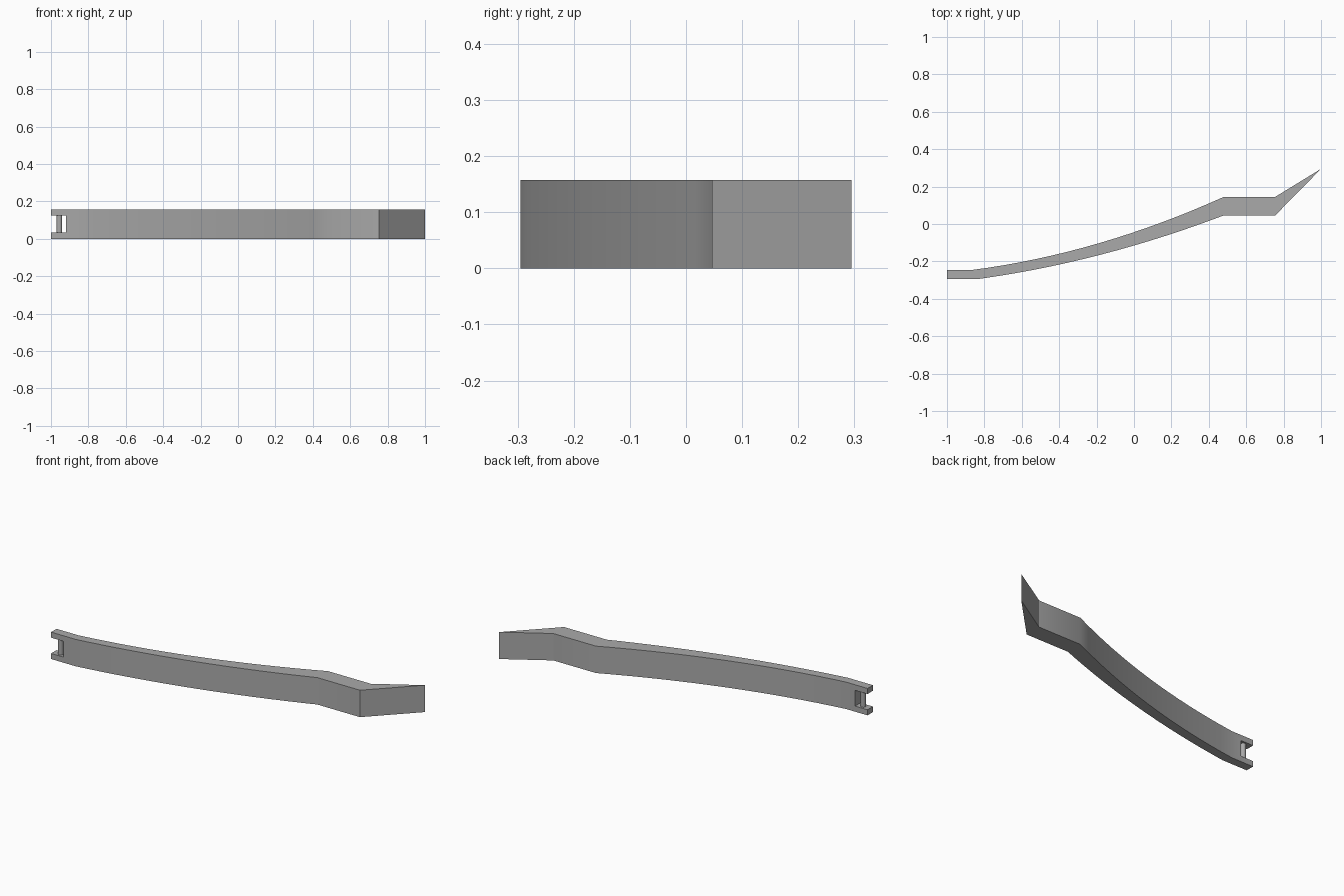
import bpy
import bmesh

HEIGHT = 0.157
STEPS = 16

if "Cube" in bpy.data.objects:
    bpy.data.objects.remove(bpy.data.objects["Cube"], do_unlink=True)

grey = bpy.data.materials.new("plain grey")
grey.use_nodes = True
colour = (0.4, 0.4, 0.4, 1)
grey.diffuse_color = colour
grey.node_tree.nodes["Principled BSDF"].inputs["Base Color"].default_value = colour


def bowed_edge(start, end, bow):
    """Points of a shallow parabola sagging below the chord."""
    (xa, ya), (xb, yb) = start, end
    points = []
    for i in range(STEPS + 1):
        t = i / STEPS
        x = xa + (xb - xa) * t
        points.append((x, ya + (yb - ya) * t - bow * (x - xa) * (xb - x)))
    return points


# Bowed bar with a straight root, a straight shoulder and a pointed tip
front = [(-1, -0.295)] + bowed_edge((-0.84, -0.295), (0.48, 0.046), 0.092) + [(0.755, 0.046)]
back = [(-1, -0.245)] + bowed_edge((-0.86, -0.245), (0.48, 0.145), 0.119) + [(0.755, 0.145)]
tip = (1, 0.295)

bm = bmesh.new()
outline = front + [tip] + back[::-1]
base = bm.faces.new([bm.verts.new((x, y, 0)) for x, y in outline])
extruded = bmesh.ops.extrude_face_region(bm, geom=[base])["geom"]
bmesh.ops.translate(bm, vec=(0, 0, HEIGHT),
                    verts=[v for v in extruded if isinstance(v, bmesh.types.BMVert)])
bmesh.ops.recalc_face_normals(bm, faces=bm.faces)
mesh = bpy.data.meshes.new("bowed_bar")
bm.to_mesh(mesh)
bm.free()
bar = bpy.data.objects.new("bowed_bar", mesh)
bpy.context.collection.objects.link(bar)
mesh.materials.append(grey)

# Open notch in the root, leaving two prongs
bpy.ops.mesh.primitive_cube_add(size=1, location=(-1, -0.27, HEIGHT / 2))
cutter = bpy.context.object
cutter.name = "notch_cutter"
cutter.scale = (0.16, 0.2, 0.092)
notch = bar.modifiers.new("notch", "BOOLEAN")
notch.object = cutter
notch.solver = "EXACT"

bpy.ops.object.select_all(action="DESELECT")
bar.select_set(True)
bpy.context.view_layer.objects.active = bar
bpy.ops.object.modifier_apply(modifier="notch")
bpy.data.objects.remove(cutter, do_unlink=True)
bpy.ops.object.shade_smooth_by_angle(angle=0.524)

# Hinge pin standing between the prongs
bpy.ops.mesh.primitive_cylinder_add(vertices=16, radius=0.015, depth=0.096,
                                    location=(-0.955, -0.27, HEIGHT / 2))
pin = bpy.context.object
pin.name = "hinge_pin"
pin.data.materials.append(grey)
bpy.ops.object.shade_smooth_by_angle(angle=0.524)
